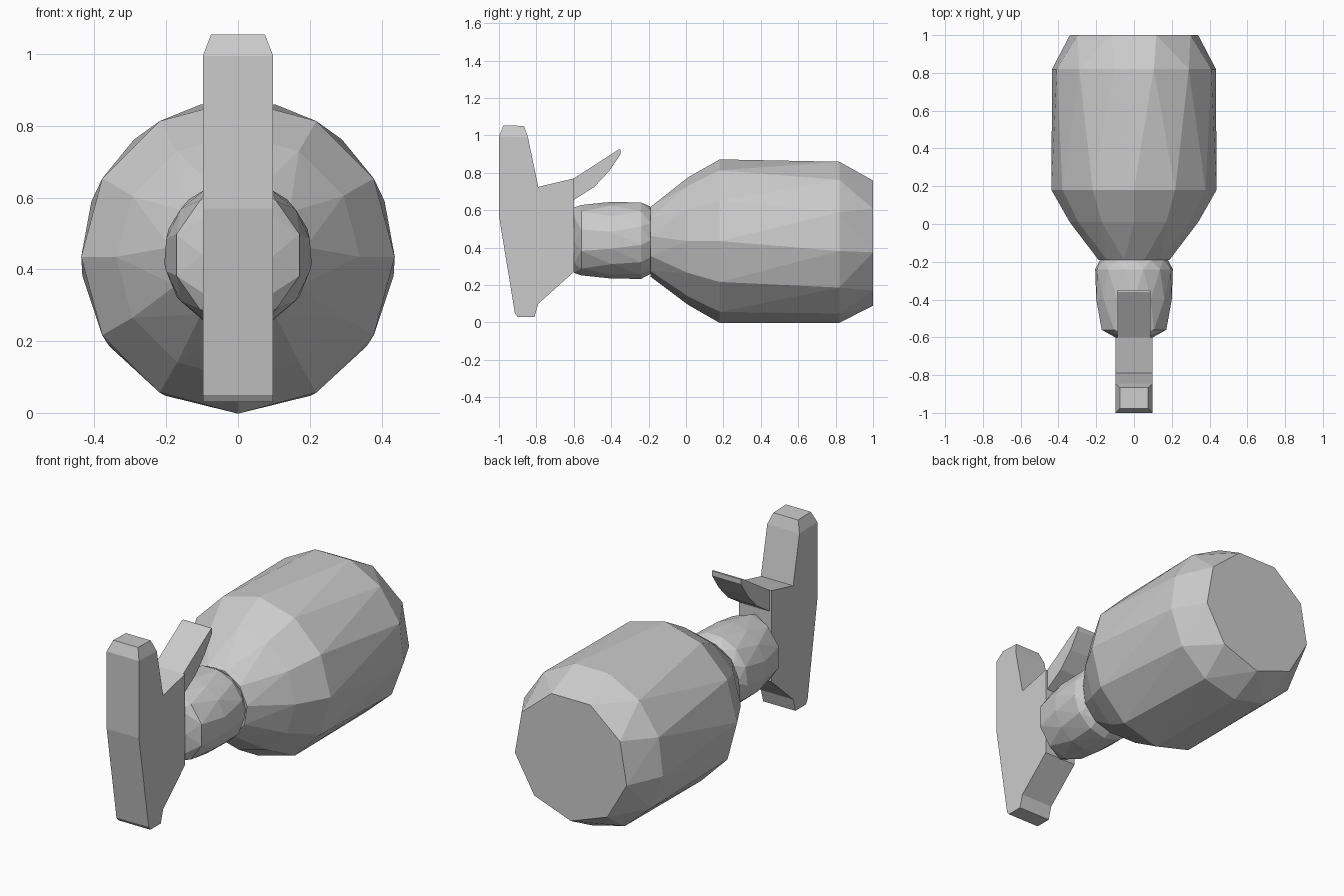
import bpy, bmesh
from math import sin, cos, tau, radians

if "Cube" in bpy.data.objects:
    bpy.data.objects.remove(bpy.data.objects["Cube"])


def finish(name, bm):
    bmesh.ops.recalc_face_normals(bm, faces=bm.faces)
    mesh = bpy.data.meshes.new(name)
    bm.to_mesh(mesh)
    bm.free()
    obj = bpy.data.objects.new(name, mesh)
    bpy.context.collection.objects.link(obj)
    return obj


def faceted_hull(name, cz, rings):
    """Convex faceted solid along y; each ring is (y, x radius, z radius, sides)."""
    bm = bmesh.new()
    for y, rx, rz, n in rings:
        for i in range(n):
            a = tau * i / n
            bm.verts.new((rx * sin(a), y, cz - rz * cos(a)))
    res = bmesh.ops.convex_hull(bm, input=bm.verts)
    loose = [v for v in bm.verts if not v.link_faces]
    bmesh.ops.delete(bm, geom=loose, context='VERTS')
    bmesh.ops.dissolve_limit(bm, angle_limit=radians(1), verts=bm.verts, edges=bm.edges)
    return finish(name, bm)


def slab(profile, half):
    """Side profile of (y, z) points extruded across x."""
    bm = bmesh.new()
    face = bm.faces.new([bm.verts.new((-half, y, z)) for y, z in profile])
    ext = bmesh.ops.extrude_face_region(bm, geom=[face])
    for v in ext['geom']:
        if isinstance(v, bmesh.types.BMVert):
            v.co.x = half
    bmesh.ops.recalc_face_normals(bm, faces=bm.faces)
    return bm


# Barrel-shaped body with a tapered front and chamfered back
faceted_hull("body", 0.435, [
    (-0.19, 0.19, 0.19, 11), (0.01, 0.34, 0.34, 12), (0.18, 0.437, 0.437, 12),
    (0.82, 0.437, 0.437, 13), (1.0, 0.345, 0.345, 9)])

# Short rounded neck
faceted_hull("neck", 0.44, [
    (-0.60, 0.10, 0.175, 8), (-0.56, 0.18, 0.188, 10), (-0.40, 0.205, 0.205, 14),
    (-0.24, 0.207, 0.207, 13), (-0.19, 0.18, 0.18, 12)])

# Upright front plate with a chamfered top
bm = slab([(-1, 0.995), (-0.845, 0.99), (-0.79, 0.725), (-0.6, 0.77), (-0.6, 0.27),
           (-0.79, 0.1), (-0.81, 0.03), (-0.9, 0.03), (-0.915, 0.05), (-1, 0.57)], 0.098)
top = max(bm.faces, key=lambda f: f.calc_center_median().z)
bmesh.ops.inset_individual(bm, faces=[top], thickness=0.032, depth=0.06)
finish("front_plate", bm)

# Curved tongue rising behind the plate
finish("tongue", slab([(-0.6, 0.77), (-0.36, 0.925), (-0.35, 0.925), (-0.35, 0.9),
                       (-0.41, 0.81), (-0.49, 0.725), (-0.6, 0.655)], 0.088))
